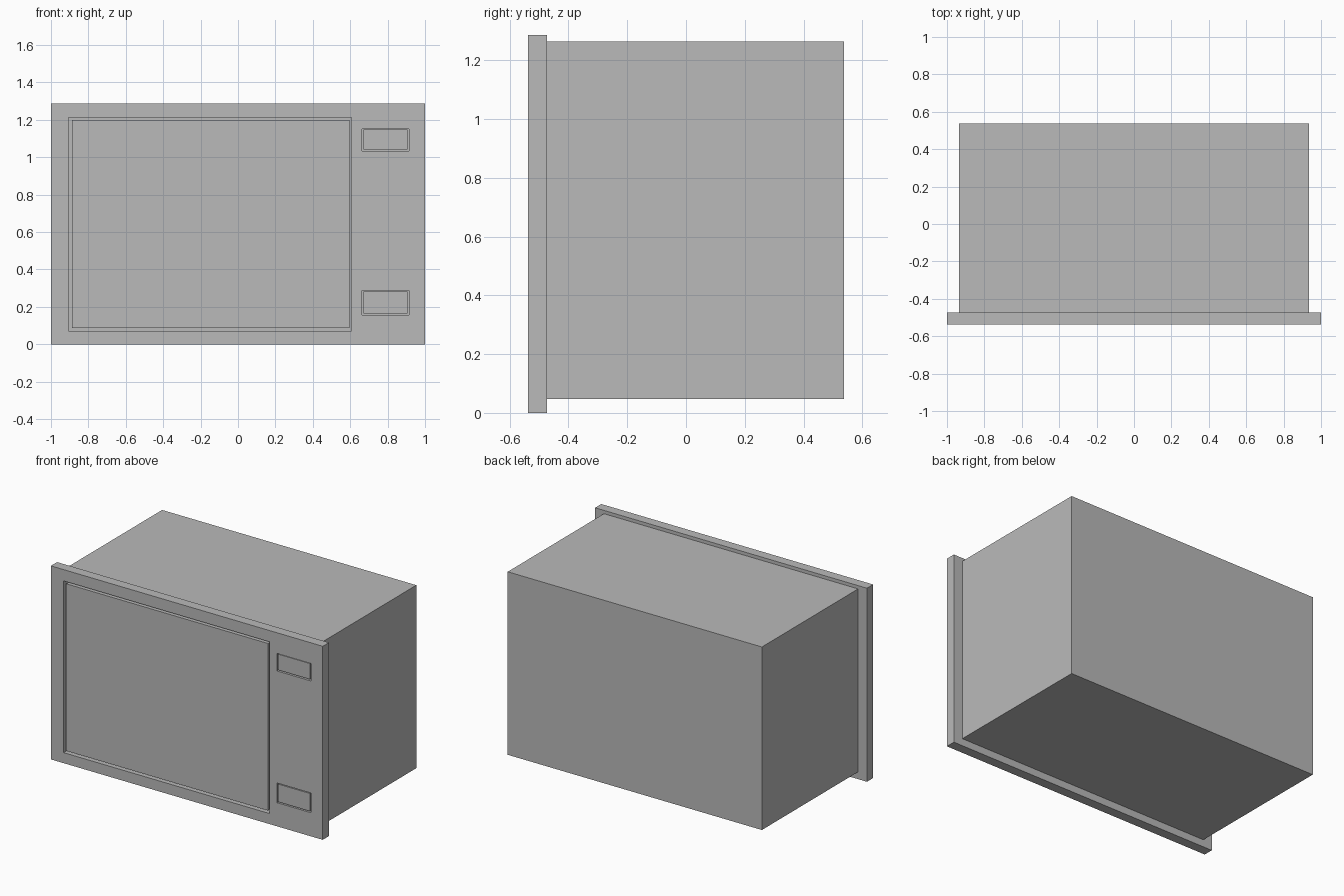
import bpy

if "Cube" in bpy.data.objects:
    bpy.data.objects.remove(bpy.data.objects["Cube"])

FRONT, JOIN, BACK = -0.538, -0.473, 0.538

# mid grey casing colour
grey = bpy.data.materials.new("mid_grey")
grey.diffuse_color = (0.49, 0.49, 0.49, 1)
grey.use_nodes = True
grey.node_tree.nodes["Principled BSDF"].inputs["Base Color"].default_value = grey.diffuse_color


def box(name, x0, x1, y0, y1, z0, z1):
    bpy.ops.mesh.primitive_cube_add(
        size=1, location=((x0 + x1) / 2, (y0 + y1) / 2, (z0 + z1) / 2))
    ob = bpy.context.object
    ob.name = name
    ob.scale = (x1 - x0, y1 - y0, z1 - z0)
    bpy.ops.object.transform_apply(location=False, rotation=False, scale=True)
    ob.data.materials.append(grey)
    return ob


# oven body and the wider front fascia
box("oven_body", -0.935, 0.935, JOIN, BACK, 0.048, 1.265)
fascia = box("front_fascia", -1, 1, FRONT, JOIN, 0, 1.287)

# flush inserts: opening (x0, x1, z0, z1) and the insert inside it
inserts = {
    "door_window": ((-0.906, 0.608, 0.07, 1.212), (-0.887, 0.597, 0.087, 1.198)),
    "display": ((0.664, 0.913, 1.033, 1.15), (0.67, 0.905, 1.042, 1.147)),
    "door_button": ((0.664, 0.913, 0.157, 0.288), (0.67, 0.905, 0.165, 0.283)),
}

for name, (hole, pane) in inserts.items():
    # cut the opening, leaving a narrow shadow gap around the insert
    cutter = box(name + "_cutter", hole[0], hole[1], FRONT - 0.1, JOIN + 0.1, hole[2], hole[3])
    cutter.hide_render = True
    mod = fascia.modifiers.new(name + "_opening", 'BOOLEAN')
    mod.operation = 'DIFFERENCE'
    mod.solver = 'EXACT'
    mod.object = cutter
    bpy.context.view_layer.objects.active = fascia
    bpy.ops.object.modifier_apply(modifier=mod.name)
    bpy.data.objects.remove(cutter)
    box(name, pane[0], pane[1], FRONT, JOIN, pane[2], pane[3])
